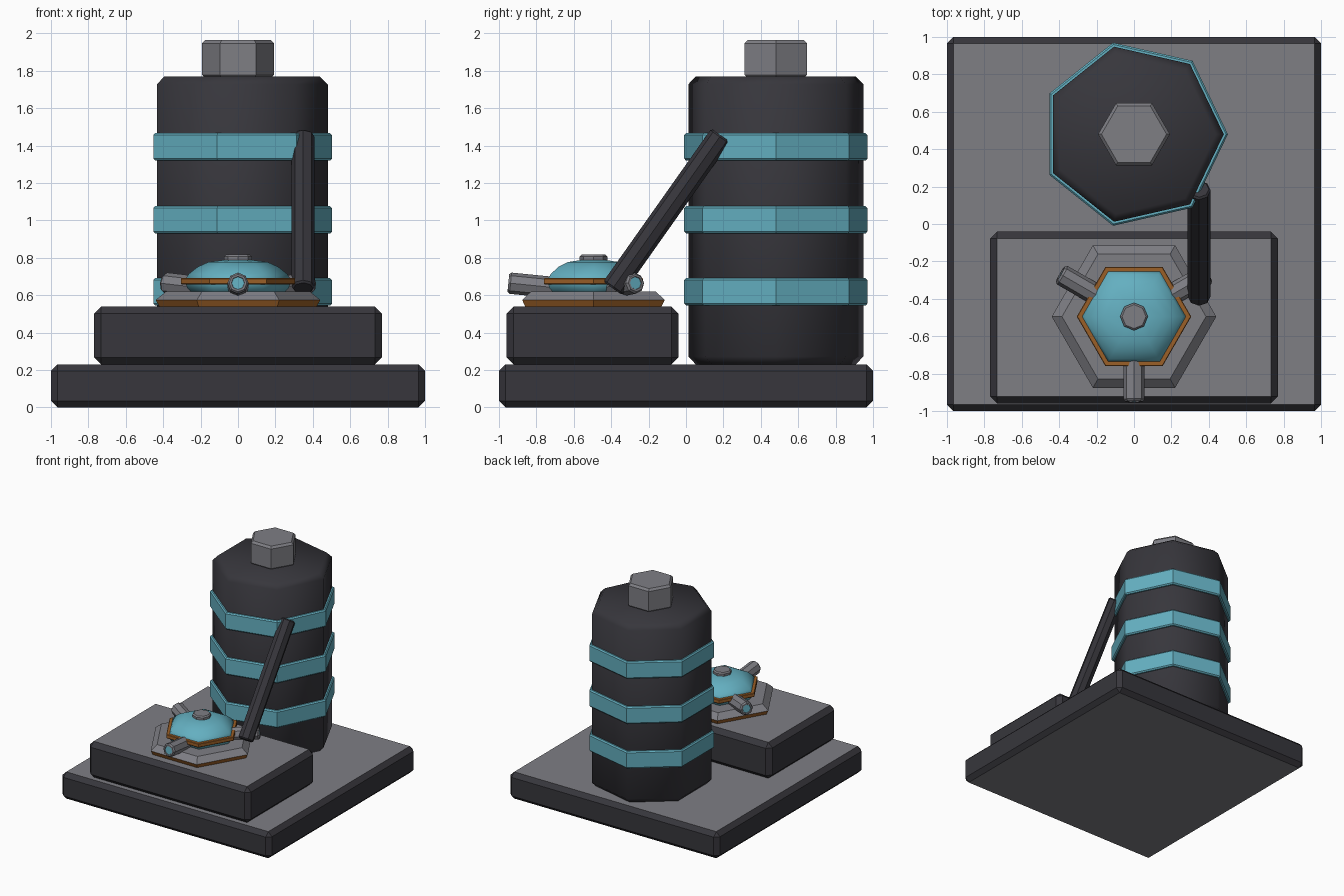
import bpy, bmesh, math
from mathutils import Matrix, Vector

if "Cube" in bpy.data.objects:
    bpy.data.objects.remove(bpy.data.objects["Cube"])


def material(name, rgb):
    m = bpy.data.materials.new(name)
    m.diffuse_color = (*rgb, 1)
    m.use_nodes = True
    m.node_tree.nodes["Principled BSDF"].inputs["Base Color"].default_value = m.diffuse_color
    return m


DARK = material("dark metal", (0.038, 0.037, 0.045))
GREY = material("grey metal", (0.209, 0.209, 0.231))
TEAL = material("teal", (0.127, 0.43, 0.53))
ORANGE = material("orange brown", (0.33, 0.115, 0.02))


def finish(bm, name, mats, rule=None, smooth=None):
    bmesh.ops.recalc_face_normals(bm, faces=bm.faces)
    bm.normal_update()
    if rule:
        for f in bm.faces:
            f.material_index = rule(f)
    me = bpy.data.meshes.new(name)
    bm.to_mesh(me)
    bm.free()
    for m in mats:
        me.materials.append(m)
    if smooth:
        me.shade_smooth()
        me.set_sharp_from_angle(angle=math.radians(smooth))
    ob = bpy.data.objects.new(name, me)
    bpy.context.collection.objects.link(ob)
    return ob


def box(name, lo, hi, bevel):
    """Chamfered block with dark sides and grey flat faces."""
    bm = bmesh.new()
    lo, hi = Vector(lo), Vector(hi)
    bmesh.ops.create_cube(bm, size=1, matrix=Matrix.Translation((lo + hi) / 2)
                          @ Matrix.Diagonal((*(hi - lo), 1)))
    bmesh.ops.bevel(bm, geom=bm.edges[:], offset=bevel, segments=1,
                    profile=0.5, affect='EDGES')
    return finish(bm, name, [DARK, GREY], lambda f: int(abs(f.normal.z) > 0.9))


def lathe(name, profile, sides, mats, place, rule=None, smooth=None):
    """Stack of regular polygons (radius, height), closed at both ends."""
    bm = bmesh.new()
    rings = []
    for r, z in profile:
        rings.append([bm.verts.new((r * math.cos(a), r * math.sin(a), z))
                      for a in (2 * math.pi * i / sides for i in range(sides))])
    for a, b in zip(rings, rings[1:]):
        for i in range(sides):
            j = (i + 1) % sides
            bm.faces.new((a[i], a[j], b[j], b[i]))
    bm.faces.new(rings[0])
    bm.faces.new(rings[-1])
    ob = finish(bm, name, mats, rule, smooth)
    ob.data.transform(place)
    return ob


def drum(r, z0, z1, c):
    """Profile of a cylinder with chamfered rims."""
    return [(r - c, z0), (r, z0 + c), (r, z1 - c), (r - c, z1)]


# Base and raised platform
box("base", (-1, -1, 0), (1, 1, 0.23), 0.035)
box("platform", (-0.77, -0.96, 0.23), (0.77, -0.04, 0.54), 0.038)

# Seven-sided tank with bands and cap
tank = Matrix.Translation((0, 0.48, 0))
lathe("tank", drum(0.48, 0.23, 1.77, 0.042), 7, [DARK], tank, smooth=50)
for i, z in enumerate((0.545, 0.93, 1.32)):
    lathe(f"tank_band_{i + 1}", drum(0.502, z, z + 0.147, 0.01), 7, [TEAL], tank)
lathe("tank_cap", drum(0.192, 1.76, 1.965, 0.018), 6, [GREY], tank)

# Flange under the dome
hub = Matrix.Translation((0, -0.495, 0))
lathe("flange", [(0.42, 0.538), (0.44, 0.575), (0.385, 0.62)], 6,
      [ORANGE, GREY], hub, lambda f: int(f.calc_center_median().z > 0.576))

# Dome with trim ring and top button
lathe("dome", [(0.235, 0.6), (0.272, 0.64), (0.285, 0.68), (0.262, 0.715),
               (0.215, 0.752), (0.16, 0.777), (0.08, 0.788)],
      6, [TEAL], hub, smooth=58)
lathe("dome_ring", drum(0.306, 0.658, 0.692, 0.004), 6, [ORANGE], hub)
lathe("dome_button", drum(0.074, 0.77, 0.817, 0.01), 8, [GREY], hub)

# Three nozzles around the dome, tilted slightly up
for i, a in enumerate((-90, 30, 150)):
    place = (Matrix.Translation((0, -0.495, 0.62))
             @ Matrix.Rotation(math.radians(a), 4, 'Z')
             @ Matrix.Rotation(math.pi / 2 - 0.1, 4, 'Y'))
    lathe(f"nozzle_{i + 1}",
          [(0.057, 0.15), (0.057, 0.445), (0.047, 0.457), (0.036, 0.457), (0.034, 0.452)],
          8, [GREY, TEAL], place,
          lambda f: int(len(f.verts) == 8 and f.calc_center_median().z > 0.4))

# Slanted pipe from the platform to the tank
p, q = Vector((0.348, -0.392, 0.637)), Vector((0.348, 0.186, 1.455))
tilt = math.atan2(q.y - p.y, q.z - p.z)
lathe("slanted_pipe", drum(0.062, 0, (q - p).length, 0.01), 8, [DARK],
      Matrix.Translation(p) @ Matrix.Rotation(-tilt, 4, 'X'))
